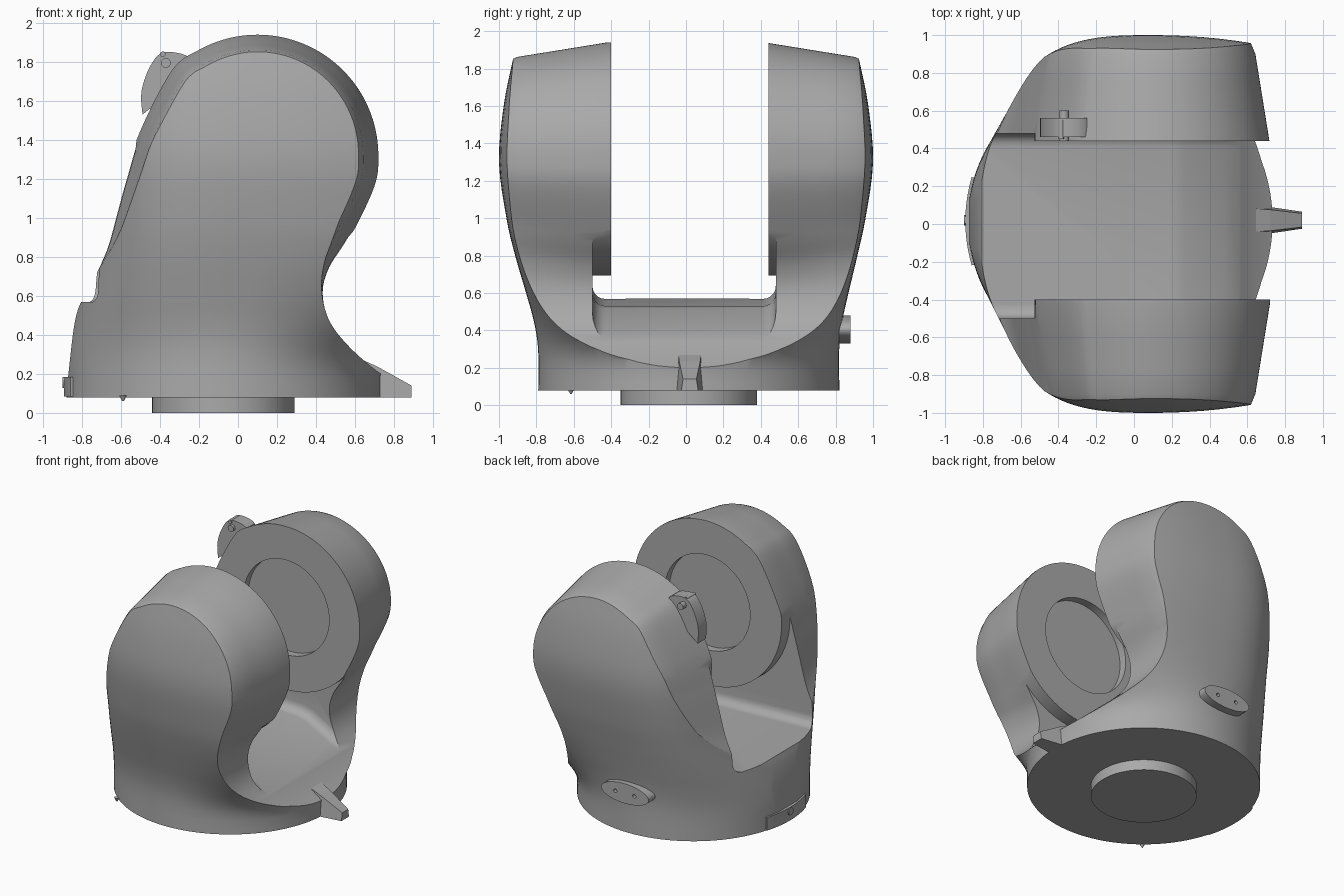
import bpy, bmesh, math
from mathutils import Vector, Matrix

if "Cube" in bpy.data.objects:
    bpy.data.objects.remove(bpy.data.objects["Cube"])

grey = bpy.data.materials.new("satin_grey")
grey.use_nodes = True
grey.diffuse_color = (0.4, 0.4, 0.4, 1)
grey.node_tree.nodes["Principled BSDF"].inputs["Base Color"].default_value = grey.diffuse_color

HEAD_X, HEAD_Z, HEAD_R = 0.1, 1.32, 0.62
BASE_X, BASE_Y, BASE_R, BASE_Z = -0.075, 0.015, 0.805, 0.08


def finish(name, bm):
    bmesh.ops.recalc_face_normals(bm, faces=bm.faces)
    mesh = bpy.data.meshes.new(name)
    bm.to_mesh(mesh)
    bm.free()
    mesh.materials.append(grey)
    obj = bpy.data.objects.new(name, mesh)
    bpy.context.collection.objects.link(obj)
    return obj


def loft(name, rings):
    """Skin a list of equal closed rings and cap both ends."""
    bm = bmesh.new()
    rows = [[bm.verts.new(p) for p in ring] for ring in rings]
    n = len(rows[0])
    for a, b in zip(rows, rows[1:]):
        for i in range(n):
            j = (i + 1) % n
            bm.faces.new((a[i], a[j], b[j], b[i]))
    bm.faces.new(rows[0][::-1])
    bm.faces.new(rows[-1])
    return finish(name, bm)


def prism(name, profile, y0, y1):
    return loft(name, [[(x, y, z) for x, z in profile] for y in (y0, y1)])


def cylinder(name, centre, radius, depth, axis="Z", tip=None, sides=96):
    bm = bmesh.new()
    turn = {"X": Matrix.Rotation(math.pi / 2, 4, "Y"),
            "Y": Matrix.Rotation(-math.pi / 2, 4, "X"), "Z": Matrix()}[axis]
    bmesh.ops.create_cone(bm, cap_ends=True, segments=sides, radius1=radius,
                          radius2=radius if tip is None else tip, depth=depth,
                          matrix=Matrix.Translation(centre) @ turn)
    return finish(name, bm)


def boolean(obj, tool, operation):
    mod = obj.modifiers.new("cut", "BOOLEAN")
    mod.object, mod.operation, mod.solver = tool, operation, "EXACT"
    bpy.context.view_layer.objects.active = obj
    bpy.ops.object.modifier_apply(modifier=mod.name)
    bpy.data.objects.remove(tool)


def smooth(obj, degrees=28):
    bpy.ops.object.select_all(action="DESELECT")
    obj.select_set(True)
    bpy.context.view_layer.objects.active = obj
    bpy.ops.object.shade_smooth_by_angle(angle=math.radians(degrees))


def spline(points, steps=6):
    """Catmull-Rom curve through the points."""
    pts = [Vector(p) for p in points]
    pts = [pts[0]] + pts + [pts[-1]]
    out = []
    for a, b, c, d in zip(pts, pts[1:], pts[2:], pts[3:]):
        for k in range(steps):
            t = k / steps
            out.append(0.5 * (2 * b + (c - a) * t + (2 * a - 5 * b + 4 * c - d) * t * t
                              + (3 * b - a - 3 * c + d) * t ** 3))
    return out + [pts[-1]]


def ease(a, b, v):
    t = min(1, max(0, (v - a) / (b - a)))
    return t * t * (3 - 2 * t)


# Fork body: side outline, tapering towards both outer faces
back_edge = [(-0.9, -0.1), (-0.87, 0.2), (-0.83, 0.5), (-0.76, 0.65), (-0.685, 0.82),
             (-0.635, 1.0), (-0.58, 1.2), (-0.5, 1.45)]
head_arc = [(HEAD_X + HEAD_R * math.cos(math.radians(a)),
             HEAD_Z + HEAD_R * math.sin(math.radians(a))) for a in range(135, -21, -15)]
throat = [(0.575, 0.9), (0.47, 0.74), (0.435, 0.61), (0.47, 0.47), (0.57, 0.34),
          (0.72, 0.21), (0.9, 0.1), (1.1, -0.1)]
outline = spline(back_edge + head_arc + throat)


def side_ring(y):
    inset = 0.13 * max(0, abs(y) - 0.42) / 0.5
    ring = []
    for x, z in outline:
        s = 1 - inset * ease(0.5, 0.95, z)
        ring.append((HEAD_X + (x - HEAD_X) * s, y, HEAD_Z + (z - HEAD_Z) * s))
    return ring


def bulged_ring(y, extra):
    # extra shrink rounds the outer rim
    return [(x - (x - HEAD_X) * extra * ease(0.5, 0.95, z), yy,
             z - (z - HEAD_Z) * extra * ease(0.5, 0.95, z)) for x, yy, z in side_ring(y)]


half = [(side_ring(y)) for y in (0.42, 0.6, 0.76, 0.9)] + [bulged_ring(1.06, 0.08)]
mirrored = [[(x, -y, z) for x, y, z in r] for r in reversed(half)]
body = loft("fork_body", mirrored + half)

# Envelope: round base growing into two domed cheeks
width = spline([(0.805, 0.08), (0.805, 0.3), (0.825, 0.45), (0.862, 0.6), (0.915, 0.8),
                (0.96, 1.0), (1.0, 1.3), (0.975, 1.6), (0.925, 1.85), (0.88, 2.05)], 4)
sections = []
for w, z in width:
    t = ease(0.2, 0.95, z)
    cx, cy = BASE_X + (HEAD_X - BASE_X) * t, BASE_Y * (1 - t)
    ring = []
    for k in range(128):
        a = math.tau * k / 128
        c, s = math.cos(a), math.sin(a)
        reach, power = (BASE_R + t, 2) if c > 0 else (BASE_R + 0.045 * t, 2 + t)
        x = math.copysign(abs(c) ** (2 / power), c) * reach
        y = math.copysign(abs(s) ** (2 / power), s) * w
        ring.append((cx + x, cy + y, z))
    sections.append(ring)
boolean(body, loft("envelope", sections), "INTERSECT")

# Channel between the arms, leaving round bearing pads on both sides
floor = [(-1.2, 0.575), (-0.8, 0.57), (0.2, 0.53), (0.27, 0.515), (0.48, 0.4),
         (0.58, 0.34), (0.75, 0.24), (1.2, 0.08), (1.2, 2.3), (-1.2, 2.3)]
channel = prism("channel", floor, -0.5, 0.48)
bm = bmesh.new()
bm.from_mesh(channel.data)
rim = [e for e in bm.edges if abs(e.verts[0].co.y - e.verts[1].co.y) < 0.01
       and max(v.co.z for v in e.verts) < 1]
bmesh.ops.bevel(bm, geom=rim, offset=0.07, segments=5, profile=0.5, affect="EDGES")
bm.to_mesh(channel.data)
bm.free()
for y, face in ((-0.7, -0.40), (0.7, 0.44)):
    pad = cylinder("pad", (HEAD_X, (y + face) / 2, HEAD_Z), HEAD_R + 0.006,
                   abs(y - face), "Y")
    boolean(channel, pad, "DIFFERENCE")
boolean(body, channel, "DIFFERENCE")
for face in (-0.40, 0.44):
    boolean(body, cylinder("recess", (HEAD_X, face, HEAD_Z), 0.36, 0.12, "Y"), "DIFFERENCE")
smooth(body)

# Round spigot under the base
smooth(cylinder("base_spigot", (BASE_X, BASE_Y, 0.05), 0.365, 0.1))

# Tapered pointer on the base
loft("base_pointer", [[(x, 0.02 + s * w, z) for s, z in
                       ((-1, BASE_Z), (1, BASE_Z), (0.8, top), (-0.8, top))]
                      for x, w, top in ((0.6, 0.08, 0.29), (0.72, 0.07, 0.235), (0.89, 0.045, 0.14))])

# Latch plate and its screw on the rear arm
latch = spline([(-0.49, 1.53), (-0.495, 1.65), (-0.45, 1.78), (-0.38, 1.85),
                (-0.25, 1.82), (-0.28, 1.7)], 5)
smooth(prism("latch_plate", latch, 0.46, 0.56))
smooth(cylinder("latch_screw", (-0.37, 0.52, 1.795), 0.025, 0.16, "Y", sides=24))
smooth(cylinder("latch_pin", (-0.385, 0.5, 1.84), 0.014, 0.1, "Y", sides=16))

# Oval connector plate on the rear of the base
oval = []
for k in range(48):
    a = math.tau * k / 48
    oval.append((-0.1 + 0.2 * math.cos(a), 0.405 + 0.075 * math.sin(a)))
connector = prism("connector_plate", oval, 0.74, 0.88)
for x in (-0.18, -0.02):
    boolean(connector, cylinder("hole", (x, 0.88, 0.405), 0.014, 0.06, "Y", sides=16), "DIFFERENCE")
smooth(connector)

# Curved index band with a knob on the base edge
angles = [math.pi + (k - 8) * 0.29 / 8 for k in range(17)]
loft("index_band", [[(BASE_X + r * math.cos(a), BASE_Y + r * math.sin(a), z)
                     for r, z in ((0.78, 0.085), (0.818, 0.085), (0.818, 0.185), (0.78, 0.185))]
                    for a in angles])
smooth(cylinder("index_knob", (-0.88, 0.02, 0.155), 0.028, 0.04, "X", sides=24))

# Small marker point on the front of the base
cylinder("marker_point", (-0.59, -0.615, 0.075), 0.004, 0.03, tip=0.02, sides=12)
